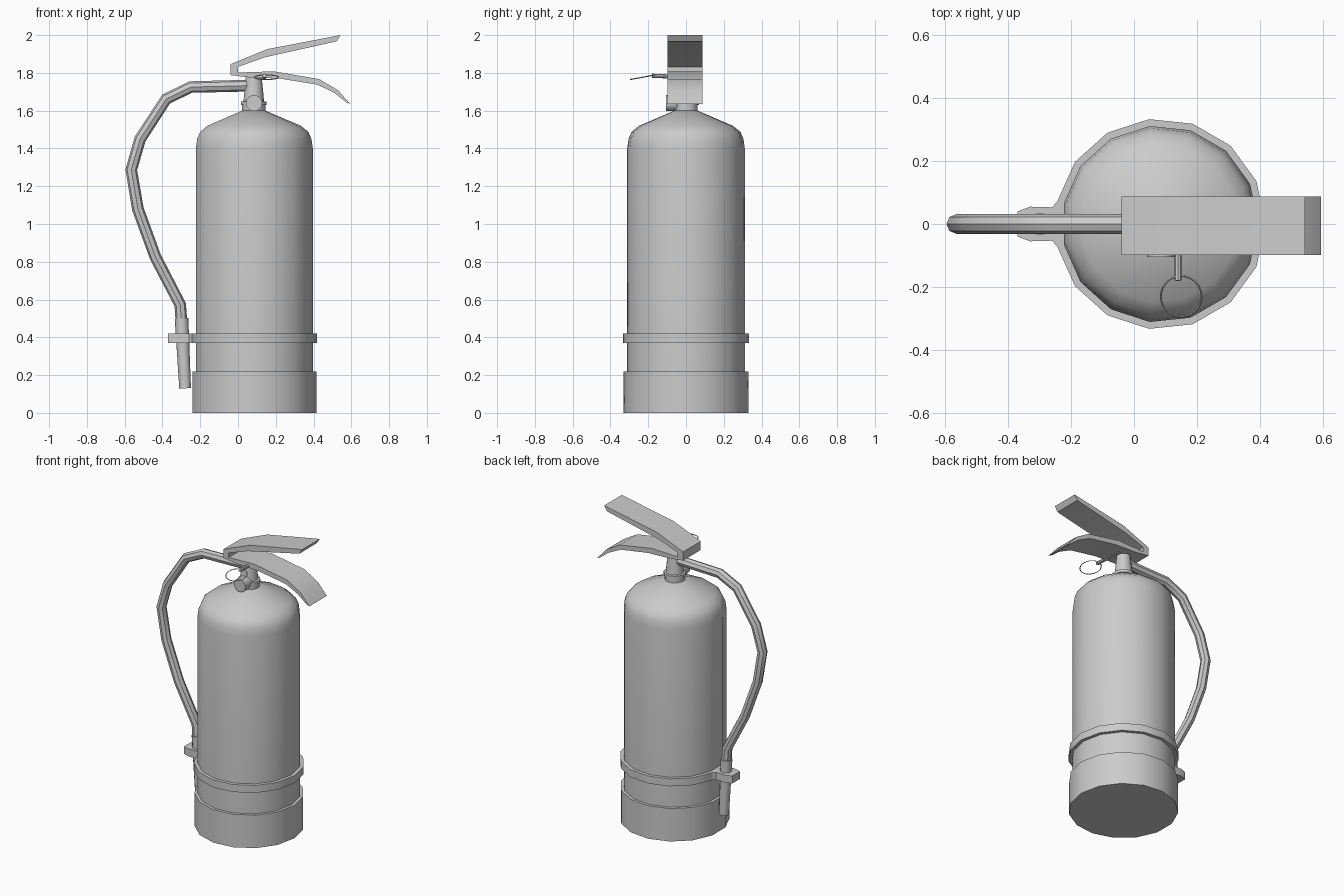
import bpy, bmesh
from math import cos, sin, tau, pi
from mathutils import Vector, Matrix

if "Cube" in bpy.data.objects:
    bpy.data.objects.remove(bpy.data.objects["Cube"])

CX = 0.083      # tank axis in x
SIDES = 15


def finish(name, bm, smooth=True):
    bmesh.ops.remove_doubles(bm, verts=bm.verts, dist=1e-5)
    bmesh.ops.recalc_face_normals(bm, faces=bm.faces)
    mesh = bpy.data.meshes.new(name)
    bm.to_mesh(mesh)
    bm.free()
    ob = bpy.data.objects.new(name, mesh)
    bpy.context.collection.objects.link(ob)
    if smooth:
        bpy.ops.object.select_all(action='DESELECT')
        ob.select_set(True)
        bpy.context.view_layer.objects.active = ob
        bpy.ops.object.shade_smooth_by_angle(angle=pi / 6)
    return ob


def lathe(name, profile, sides=SIDES, matrix=Matrix.Translation((CX, 0, 0))):
    """Revolve (radius, height) points around z, then place with matrix."""
    bm = bmesh.new()
    rings = [[bm.verts.new((r * cos(tau * i / sides), r * sin(tau * i / sides), z))
              for i in range(sides)] if r > 0 else [bm.verts.new((0, 0, z))]
             for r, z in profile]
    for a, b in zip(rings, rings[1:]):
        for i in range(sides):
            j = (i + 1) % sides
            quad = [a[i % len(a)], a[j % len(a)], b[j % len(b)], b[i % len(b)]]
            bm.faces.new(list(dict.fromkeys(quad)))
    bmesh.ops.transform(bm, matrix=matrix, verts=bm.verts)
    return finish(name, bm)


def rod(name, start, end, r0, r1, sides=12):
    """Capped, tapered cylinder between two points."""
    a, b = Vector(start), Vector(end)
    d = b - a
    m = Matrix.Translation(a) @ d.to_track_quat('Z', 'Y').to_matrix().to_4x4()
    return lathe(name, [(0, 0), (r0, 0), (r1, d.length), (0, d.length)], sides, m)


def prism(name, outline, offset):
    """Extrude a closed outline of 3D points by offset."""
    bm = bmesh.new()
    face = bm.faces.new([bm.verts.new(p) for p in outline])
    new = bmesh.ops.extrude_face_region(bm, geom=[face], use_keep_orig=True)['geom']
    bmesh.ops.translate(bm, vec=offset,
                        verts=[v for v in new if isinstance(v, bmesh.types.BMVert)])
    return finish(name, bm)


def tube(name, points, radius, cyclic=False, res=2):
    """Round tube along a poly path, converted to a mesh."""
    cu = bpy.data.curves.new(name, 'CURVE')
    cu.dimensions = '3D'
    cu.bevel_depth = radius
    cu.bevel_resolution = res
    cu.use_fill_caps = not cyclic
    sp = cu.splines.new('POLY')
    sp.points.add(len(points) - 1)
    for p, co in zip(sp.points, points):
        p.co = (*co, 1)
    sp.use_cyclic_u = cyclic
    tmp = bpy.data.objects.new(name + "_path", cu)
    bpy.context.collection.objects.link(tmp)
    bm = bmesh.new()
    bm.from_mesh(tmp.evaluated_get(bpy.context.evaluated_depsgraph_get()).to_mesh())
    bpy.data.objects.remove(tmp)
    return finish(name, bm)


# Tank, foot and strap
lathe("tank", [(0.313, 0.2), (0.313, 1.4), (0.306, 1.45), (0.29, 1.487),
               (0.25, 1.52), (0.062, 1.60), (0, 1.60)])
lathe("base", [(0, 0), (0.332, 0), (0.332, 0.22), (0.31, 0.22)])
lathe("strap", [(0.31, 0.37), (0.335, 0.37), (0.335, 0.42), (0.31, 0.42)])

# Lug on the strap that holds the nozzle
half = [(-0.23, 0.075), (-0.246, 0.07), (-0.26, 0.053), (-0.33, 0.055), (-0.37, 0.04)]
loop = half + [(x, -y) for x, y in reversed(half)]
prism("nozzle_clip", [(x, y, 0.37) for x, y in loop], (0, 0, 0.05))

# Valve with collar ring
lathe("valve", [(0.062, 1.595), (0.062, 1.63), (0.068, 1.63), (0.068, 1.648),
                (0.055, 1.65), (0.042, 1.785), (0, 1.785)])
rod("gauge", (CX + 0.002, -0.02, 1.64), (CX + 0.002, -0.105, 1.64), 0.043, 0.043, 14)

# Carrying handle, back plate and squeeze lever as one bent section
section = [(-0.04, 1.846), (0.156, 1.926), (0.543, 2.0), (0.522, 1.967), (0.14, 1.882),
           (0, 1.832), (0, 1.802), (0.19, 1.808), (0.43, 1.767), (0.53, 1.708),
           (0.595, 1.634), (0.572, 1.645), (0.51, 1.694), (0.42, 1.738),
           (0.22, 1.77), (0.06, 1.776), (-0.04, 1.788)]
prism("handles", [(x, -0.098, z) for x, z in section], (0, 0.186, 0))

# Hose and nozzle
hose = [(0.06, 1.733), (-0.04, 1.73), (-0.25, 1.725), (-0.38, 1.662), (-0.518, 1.45),
        (-0.565, 1.287), (-0.53, 1.08), (-0.437, 0.825), (-0.306, 0.573), (-0.299, 0.48)]
tube("hose", [(x, 0, z) for x, z in hose], 0.031)
rod("nozzle", (-0.299, 0, 0.5), (-0.28, 0, 0.13), 0.036, 0.031)

# Safety pin and pull ring
rod("safety_pin", (0.14, 0.03, 1.776), (0.14, -0.18, 1.785), 0.011, 0.011, 8)
ring = [(0.15 + 0.065 * cos(tau * i / 24), -0.23 + 0.065 * sin(tau * i / 24),
         1.777 + 0.012 * sin(tau * i / 24)) for i in range(24)]
tube("pull_ring", ring, 0.003, cyclic=True, res=0)
